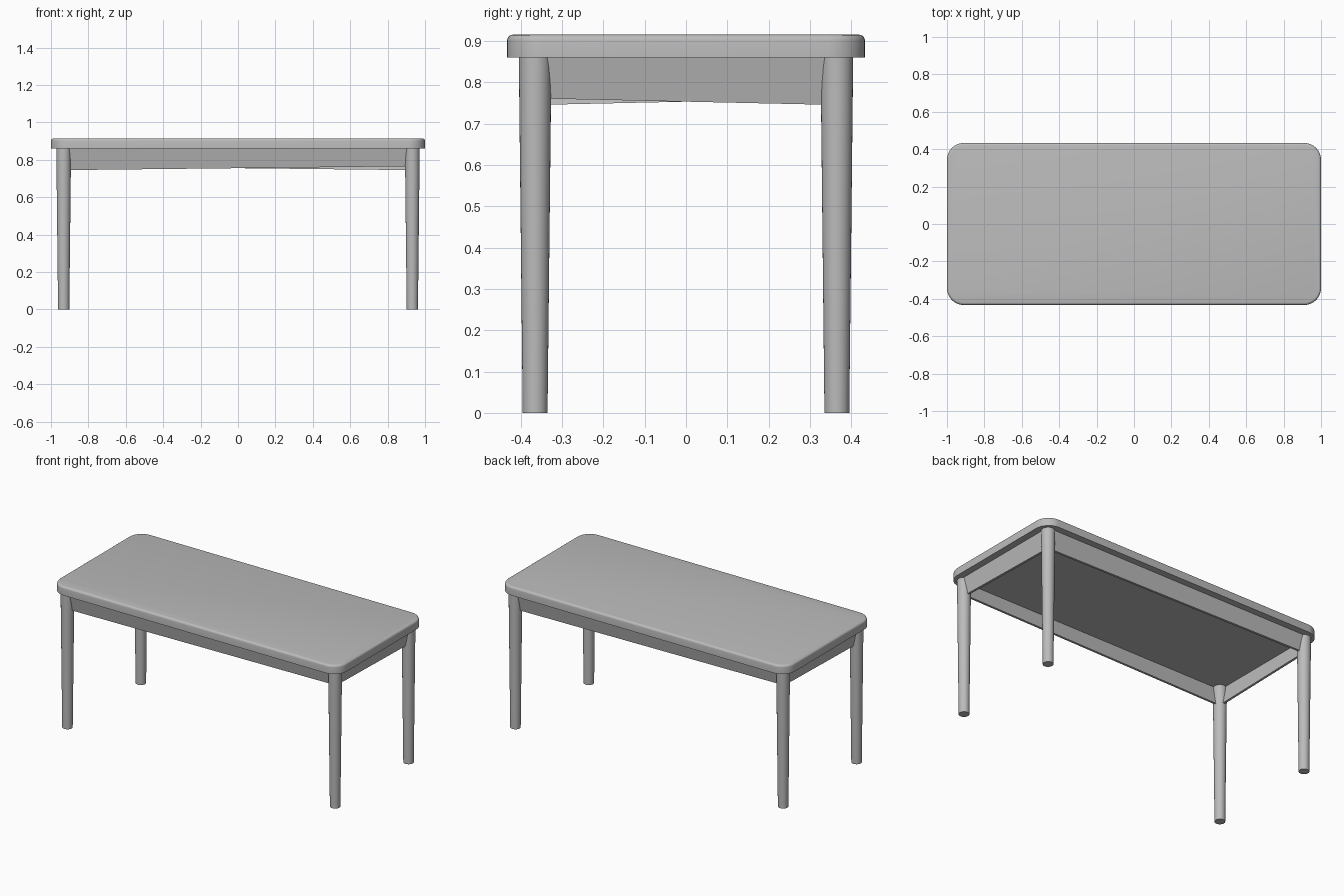
import bpy, bmesh, math
from mathutils import Vector

cube = bpy.data.objects.get("Cube")
if cube:
    bpy.data.objects.remove(cube, do_unlink=True)

# Single painted finish
grey = bpy.data.materials.new("plain_grey")
grey.use_nodes = True
COLOR = (0.5, 0.5, 0.5, 1)
grey.diffuse_color = COLOR
grey.node_tree.nodes["Principled BSDF"].inputs["Base Color"].default_value = COLOR

HALF_X, HALF_Y = 1.0, 0.433          # table top half sizes
LEG_X, LEG_Y = 0.932, 0.365          # leg centres
UNDER, TOP = 0.86, 0.915             # table top heights


def add_object(name, bm, smooth=False):
    bmesh.ops.recalc_face_normals(bm, faces=bm.faces[:])
    mesh = bpy.data.meshes.new(name)
    bm.to_mesh(mesh)
    bm.free()
    mesh.materials.append(grey)
    obj = bpy.data.objects.new(name, mesh)
    bpy.context.collection.objects.link(obj)
    if smooth:
        bpy.ops.object.select_all(action="DESELECT")
        obj.select_set(True)
        bpy.context.view_layer.objects.active = obj
        bpy.ops.object.shade_smooth_by_angle(angle=math.radians(35))
    return obj


# Rounded slab with a softened upper rim
bm = bmesh.new()
bmesh.ops.create_cube(bm, size=1)
for v in bm.verts:
    v.co = Vector((v.co.x * 2 * HALF_X, v.co.y * 2 * HALF_Y, UNDER if v.co.z < 0 else TOP))
corners = [e for e in bm.edges if abs(e.verts[0].co.z - e.verts[1].co.z) > 0.01]
bmesh.ops.bevel(bm, geom=corners, offset=0.09, segments=10, profile=0.5, affect="EDGES")
rim = [e for e in bm.edges if all(v.co.z > TOP - 0.001 for v in e.verts)]
bmesh.ops.bevel(bm, geom=rim, offset=0.014, segments=4, profile=0.5, affect="EDGES")
add_object("table_top", bm, smooth=True)


# Round tapered legs
def leg(name, x, y):
    bm = bmesh.new()
    bmesh.ops.create_cone(bm, cap_ends=True, segments=32, radius1=0.03, radius2=0.0395, depth=UNDER)
    bmesh.ops.translate(bm, verts=bm.verts[:], vec=(x, y, UNDER / 2))
    add_object(name, bm, smooth=True)


for depth_name, sy in (("front", -1), ("back", 1)):
    for side_name, sx in (("right", -1), ("left", 1)):
        leg(f"{depth_name}_{side_name}_leg", sx * LEG_X, sy * LEG_Y)


# Apron boards lean outward at the top; the lower edge rises along the length
def apron(name, half_length, distance, low, high, turn):
    bm = bmesh.new()
    bmesh.ops.create_cube(bm, size=1)
    for v in bm.verts:
        upper, outer = v.co.z > 0, v.co.y < 0
        z = UNDER if upper else (high if v.co.x > 0 else low)
        lean = 0.026 if upper else 0.005
        y = -(distance + lean - (0 if outer else 0.014))
        v.co = Vector((math.copysign(half_length, v.co.x), y, z))
    obj = add_object(name, bm)
    obj.rotation_euler.z = turn


apron("front_apron", LEG_X, LEG_Y, 0.745, 0.766, 0)
apron("back_apron", LEG_X, LEG_Y, 0.745, 0.766, math.pi)
apron("left_apron", LEG_Y, LEG_X, 0.761, 0.745, math.pi / 2)
apron("right_apron", LEG_Y, LEG_X, 0.761, 0.745, -math.pi / 2)
